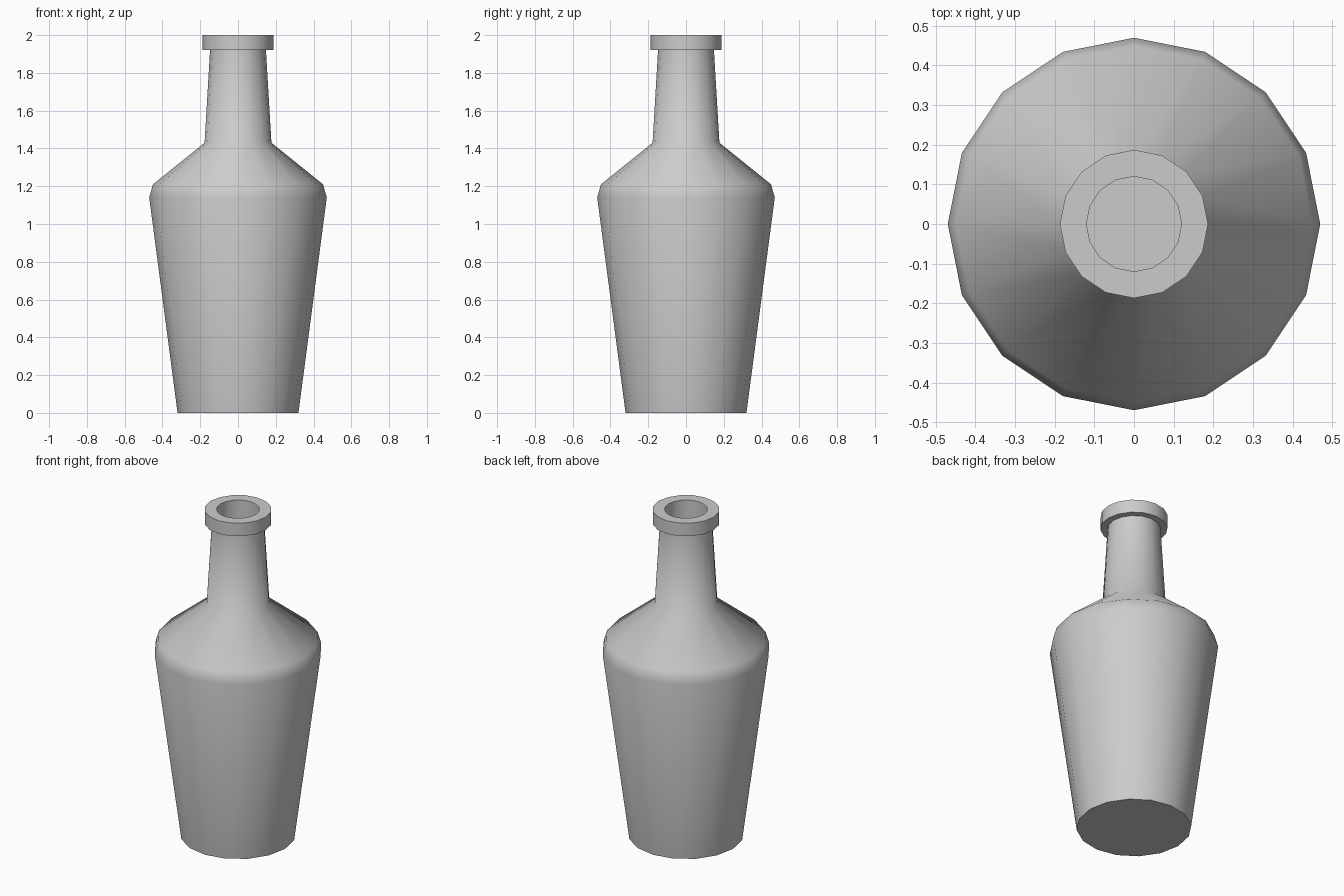
import bpy
import bmesh
import math

SIDES = 16

cube = bpy.data.objects.get("Cube")
if cube:
    bpy.data.objects.remove(cube, do_unlink=True)

grey = bpy.data.materials.new("light grey")
grey.use_nodes = True
colour = (0.6, 0.6, 0.6, 1)
grey.diffuse_color = colour
grey.node_tree.nodes["Principled BSDF"].inputs["Base Color"].default_value = colour


def lathe(name, profile):
    """Revolve (radius, height) points and cap both ends."""
    bm = bmesh.new()
    rings = []
    for r, z in profile:
        rings.append([bm.verts.new((r * math.cos(math.tau * i / SIDES),
                                    r * math.sin(math.tau * i / SIDES), z))
                      for i in range(SIDES)])
    for low, high in zip(rings, rings[1:]):
        for i in range(SIDES):
            j = (i + 1) % SIDES
            bm.faces.new((low[i], low[j], high[j], high[i]))
    bm.faces.new(rings[0][::-1])
    bm.faces.new(rings[-1])
    bmesh.ops.recalc_face_normals(bm, faces=bm.faces)
    mesh = bpy.data.meshes.new(name)
    bm.to_mesh(mesh)
    bm.free()
    mesh.materials.append(grey)
    obj = bpy.data.objects.new(name, mesh)
    bpy.context.collection.objects.link(obj)
    bpy.ops.object.select_all(action="DESELECT")
    obj.select_set(True)
    bpy.context.view_layer.objects.active = obj
    bpy.ops.object.shade_smooth_by_angle(angle=math.radians(60))
    return obj


# Tapered body, bevelled shoulder, neck, collar and the hollow mouth
lathe("bottle", [
    (0.32, 0), (0.47, 1.14), (0.45, 1.21), (0.177, 1.43), (0.148, 1.92),
    (0.187, 1.92), (0.187, 2), (0.12, 2), (0.12, 1.43),
])
